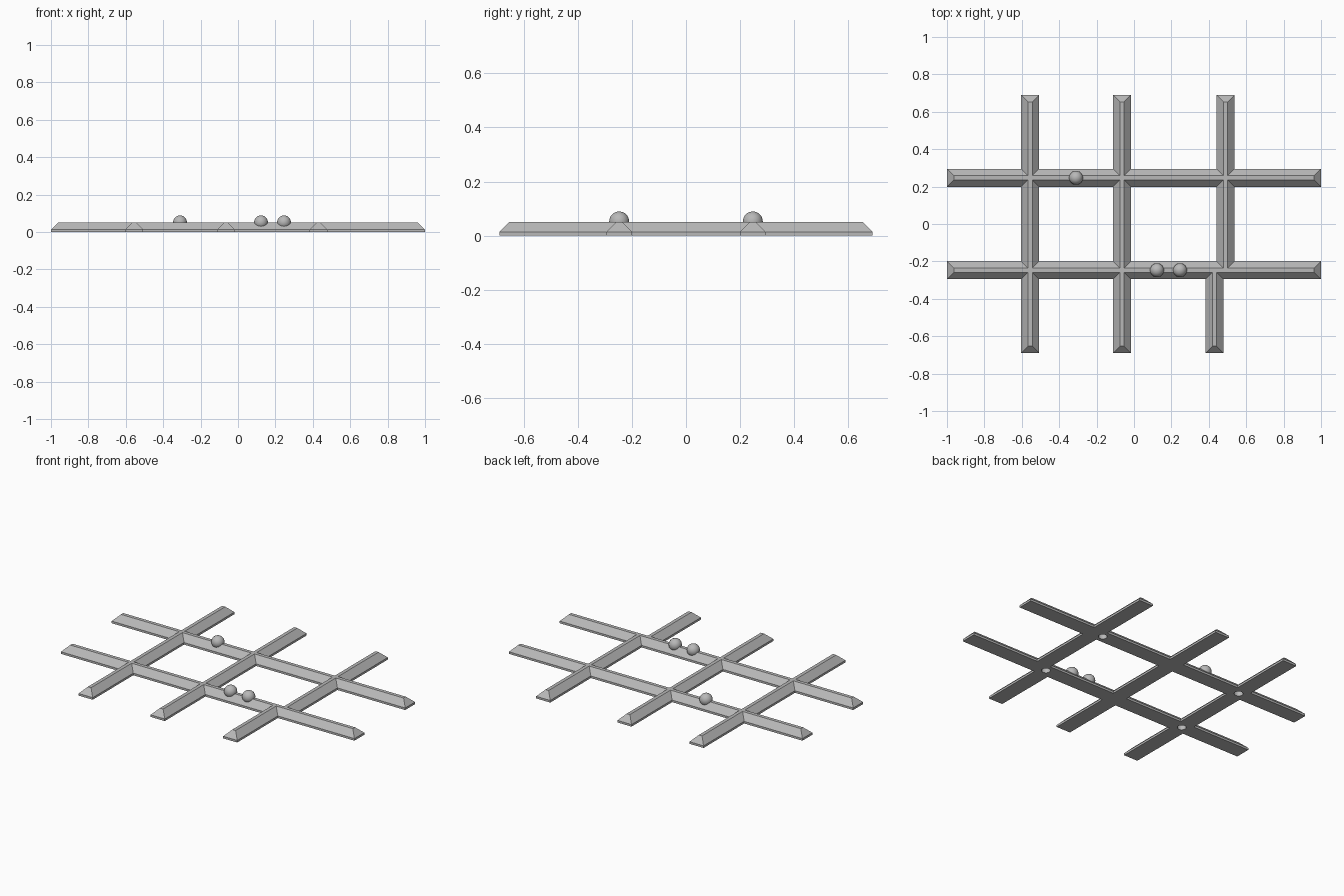
import bpy
import bmesh
from math import pi
from mathutils import Matrix, Vector

cube = bpy.data.objects.get("Cube")
if cube:
    bpy.data.objects.remove(cube, do_unlink=True)

grey = bpy.data.materials.new("plain grey")
grey.use_nodes = True
COLOUR = (0.48, 0.48, 0.48, 1)
grey.diffuse_color = COLOUR
grey.node_tree.nodes["Principled BSDF"].inputs["Base Color"].default_value = COLOUR

HALF, RIDGE, LIP, TOP = 0.048, 0.011, 0.013, 0.05
SLOPE = HALF - RIDGE
ROW = 0.247
REACH = 0.69


def finish(name, bm):
    bmesh.ops.recalc_face_normals(bm, faces=bm.faces)
    mesh = bpy.data.meshes.new(name)
    bm.to_mesh(mesh)
    bm.free()
    mesh.materials.append(grey)
    ob = bpy.data.objects.new(name, mesh)
    bpy.context.collection.objects.link(ob)
    return ob


def bar(name, start, end, offset, along_y=False, slope_start=True, slope_end=True):
    """Bevelled bar: upright lip, sloping sides and a narrow flat ridge."""
    bm = bmesh.new()
    s = start + SLOPE * slope_start
    e = end - SLOPE * slope_end
    layers = [(start, end, HALF, 0), (start, end, HALF, LIP), (s, e, RIDGE, TOP)]
    rings = []
    for a, b, w, z in layers:
        corners = [(a, -w), (b, -w), (b, w), (a, w)]
        rings.append([bm.verts.new((offset + v, u, z) if along_y else (u, offset + v, z))
                      for u, v in corners])
    bm.faces.new(rings[0])
    bm.faces.new(rings[-1])
    for low, high in zip(rings, rings[1:]):
        for i in range(4):
            j = (i + 1) % 4
            bm.faces.new((low[i], low[j], high[j], high[i]))
    return finish(name, bm)


def combine(target, tool, operation):
    mod = target.modifiers.new("combine", "BOOLEAN")
    mod.operation = operation
    mod.solver = "EXACT"
    mod.object = tool
    bpy.context.view_layer.objects.active = target
    bpy.ops.object.modifier_apply(modifier=mod.name)
    bpy.data.objects.remove(tool, do_unlink=True)


# Crossing bars fused into one lattice
lattice = bar("lattice", -1, 1, ROW)
for piece in (
    bar("front_rail", -1, 1, -ROW),
    bar("right_crossbar", -REACH, REACH, -0.555, True),
    bar("middle_crossbar", -REACH, REACH, -0.064, True),
    bar("left_crossbar", -ROW, REACH, 0.49, True, slope_start=False),
    bar("left_front_crossbar", -REACH, -ROW, 0.43, True, slope_end=False),
):
    combine(lattice, piece, "UNION")

# Round sockets in the underside
for x in (-0.555, 0.435):
    for y in (-ROW, ROW):
        bm = bmesh.new()
        bmesh.ops.create_cone(bm, cap_ends=True, segments=32, radius1=0.025,
                              radius2=0.025, depth=0.06,
                              matrix=Matrix.Translation((x, y, 0)))
        combine(lattice, finish("socket_cutter", bm), "DIFFERENCE")

# Balls resting on the rails
for name, x, y in (("back_ball", -0.31, ROW),
                   ("front_inner_ball", 0.123, -ROW),
                   ("front_outer_ball", 0.246, -ROW)):
    bm = bmesh.new()
    bmesh.ops.create_uvsphere(bm, u_segments=32, v_segments=16, radius=0.037,
                              matrix=Matrix.Translation((x, y, 0.052)))
    for face in bm.faces:
        face.smooth = True
    finish(name, bm)
